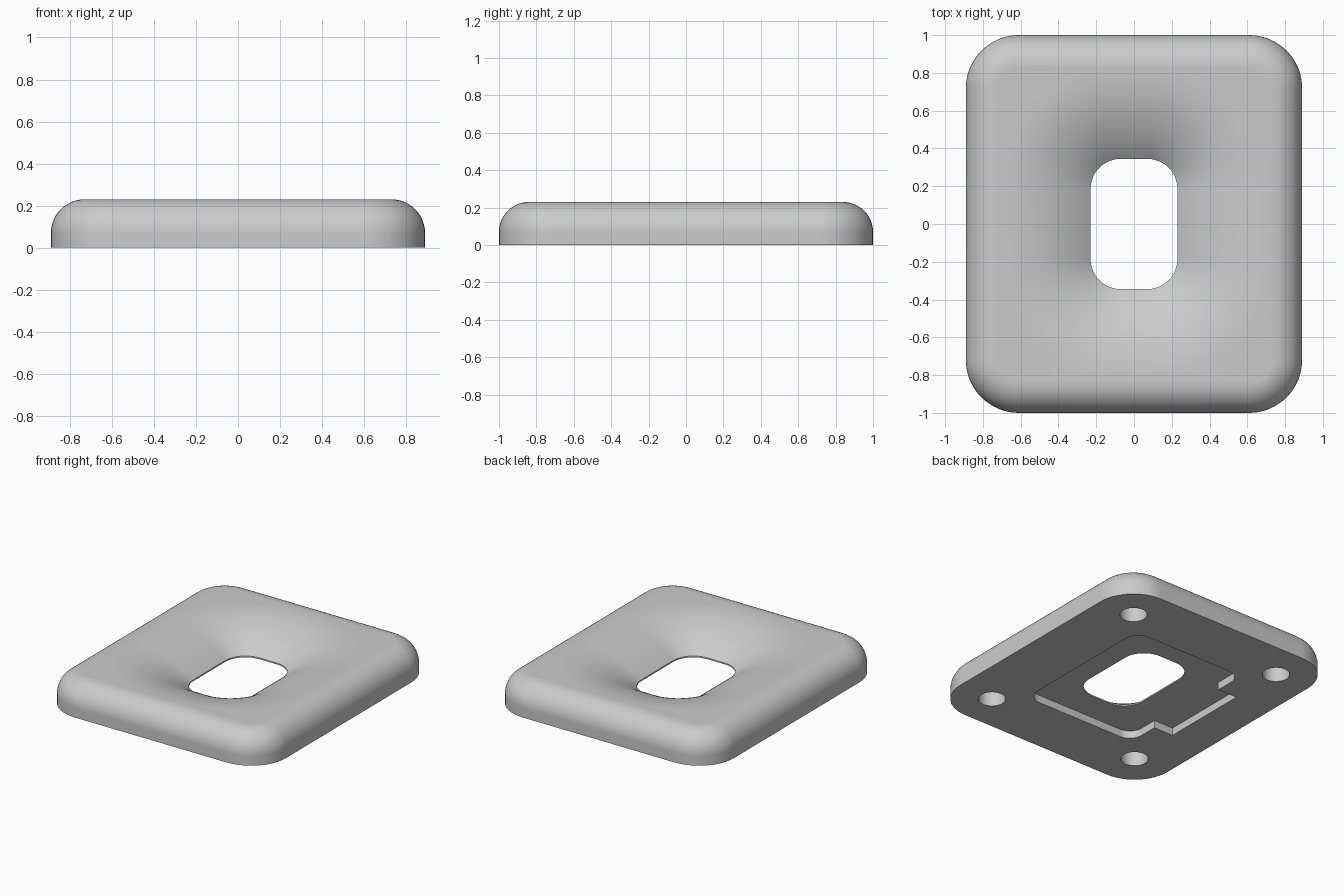
import bpy, bmesh
from math import sin, cos, pi, sqrt, asin

cube = bpy.data.objects.get("Cube")
if cube:
    bpy.data.objects.remove(cube, do_unlink=True)

HEIGHT = 0.23
HALF_X, HALF_Y, CORNER, FILLET = 0.89, 1.0, 0.28, 0.16   # outer plate
HOLE_X, HOLE_Y, HOLE_R, LIP_Z = 0.23, 0.345, 0.16, 0.065  # central opening
DISH = 0.49                                               # dish width
POCKET_Z = 0.055
STEPS = 12

grey = bpy.data.materials.new("plain grey")
grey.use_nodes = True
grey.diffuse_color = (0.6, 0.6, 0.6, 1)
grey.node_tree.nodes["Principled BSDF"].inputs["Base Color"].default_value = (0.6, 0.6, 0.6, 1)


def rounded_rect(hx, hy, r, z):
    """Counter-clockwise rounded rectangle, the same point count every time."""
    points = []
    for i, (sx, sy) in enumerate([(1, 1), (-1, 1), (-1, -1), (1, -1)]):
        for k in range(STEPS + 1):
            a = (i + k / STEPS) * pi / 2
            points.append((sx * (hx - r) + r * cos(a), sy * (hy - r) + r * sin(a), z))
    return points


def make_object(name, bm):
    bmesh.ops.recalc_face_normals(bm, faces=bm.faces)
    mesh = bpy.data.meshes.new(name)
    bm.to_mesh(mesh)
    bm.free()
    mesh.materials.append(grey)
    obj = bpy.data.objects.new(name, mesh)
    bpy.context.collection.objects.link(obj)
    return obj


def prism(name, outline, top):
    """Cutter that reaches from below the base up to the given height."""
    bm = bmesh.new()
    face = bm.faces.new([bm.verts.new((x, y, -0.1)) for x, y, _ in outline])
    new = bmesh.ops.extrude_face_region(bm, geom=[face])["geom"]
    for v in new:
        if isinstance(v, bmesh.types.BMVert):
            v.co.z = top
    return make_object(name, bm)


# Plate: closed loft from the opening, over the dish and the rounded edge, to the base
loops = [rounded_rect(HOLE_X, HOLE_Y, HOLE_R, 0)]
drop = HEIGHT - LIP_Z
radius = (DISH ** 2 + drop ** 2) / (2 * drop)
slope = asin(DISH / radius)
for k in range(17):
    a = slope * (1 - k / 16)
    d = DISH - radius * sin(a)
    z = HEIGHT - radius * (1 - cos(a))
    loops.append(rounded_rect(HOLE_X + d, HOLE_Y + d, HOLE_R + d, z))
for k in range(13):
    a = k / 12 * pi / 2
    d = FILLET * (1 - sin(a))
    z = HEIGHT - FILLET * (1 - cos(a))
    loops.append(rounded_rect(HALF_X - d, HALF_Y - d, CORNER - d, z))
loops.append(rounded_rect(HALF_X, HALF_Y, CORNER, 0))

bm = bmesh.new()
rings = [[bm.verts.new(p) for p in loop] for loop in loops]
for low, high in zip(rings, rings[1:] + rings[:1]):
    for i in range(len(low)):
        j = (i + 1) % len(low)
        bm.faces.new((low[i], low[j], high[j], high[i]))
plate = make_object("plate", bm)

# Underside pocket with a square notch on one side
outline = rounded_rect(0.45, 0.56, 0.1, 0)
half = len(outline) // 2
notch = [(-0.45, 0.327, 0), (-0.605, 0.327, 0), (-0.605, -0.327, 0), (-0.45, -0.327, 0)]
cutters = [prism("pocket_cutter", outline[:half] + notch + outline[half:], POCKET_Z)]

# Blind screw holes under the four corners
for sx in (-1, 1):
    for sy in (-1, 1):
        circle = [(sx * 0.613 + 0.09 * cos(2 * pi * k / 40),
                   sy * 0.725 + 0.09 * sin(2 * pi * k / 40), 0) for k in range(40)]
        cutters.append(prism("screw_hole_cutter", circle, 0.15))

bpy.ops.object.select_all(action="DESELECT")
bpy.context.view_layer.objects.active = plate
plate.select_set(True)
for cutter in cutters:
    cut = plate.modifiers.new("cut", "BOOLEAN")
    cut.operation = "DIFFERENCE"
    cut.solver = "EXACT"
    cut.object = cutter
    bpy.ops.object.modifier_apply(modifier=cut.name)
    bpy.data.objects.remove(cutter, do_unlink=True)

# Smooth shading with crisp edges
bpy.ops.object.shade_smooth_by_angle(angle=pi / 6)
weighted = plate.modifiers.new("even_shading", "WEIGHTED_NORMAL")
weighted.keep_sharp = True
